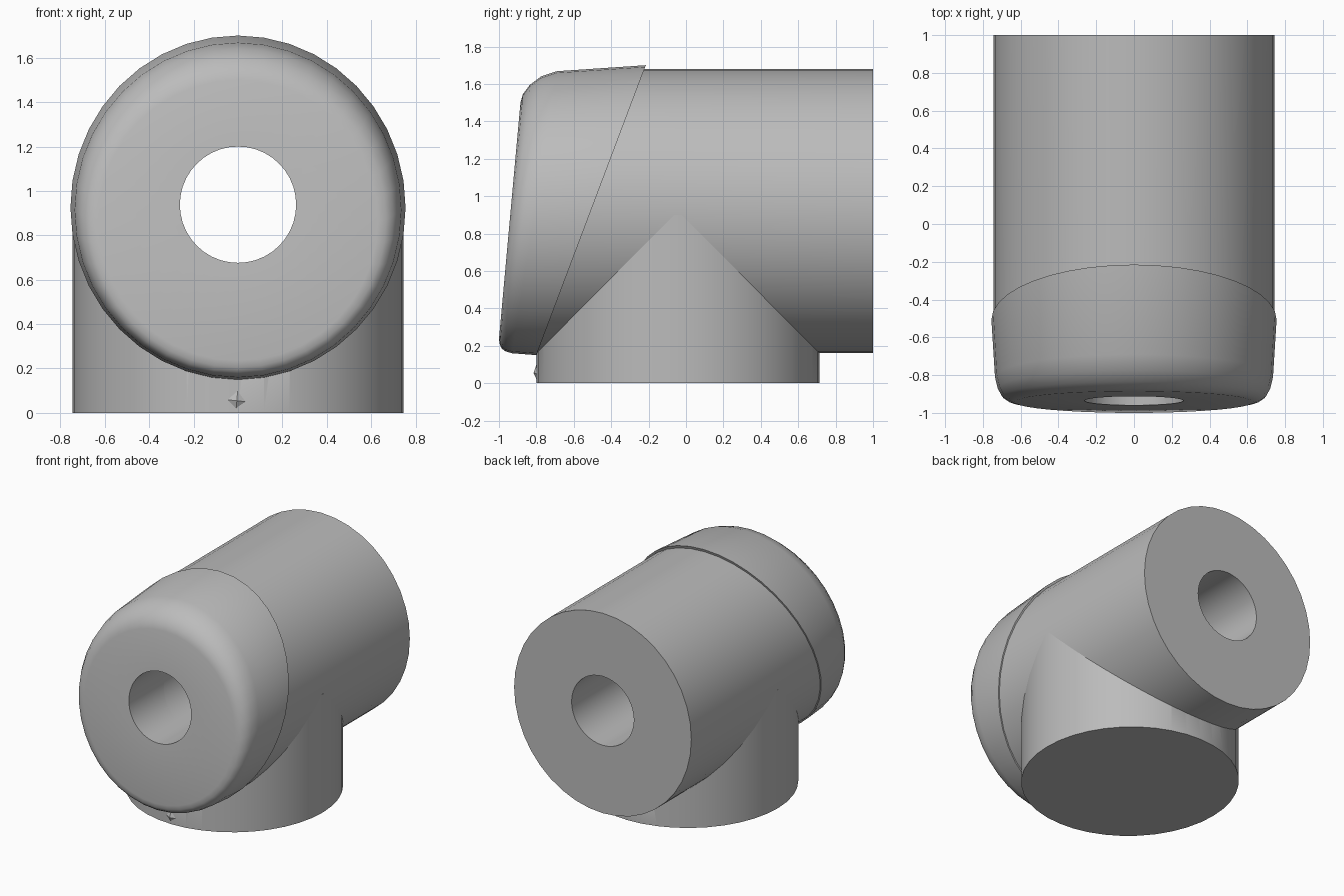
import bpy, bmesh, math
from mathutils import Matrix

cube = bpy.data.objects.get("Cube")
if cube:
    bpy.data.objects.remove(cube, do_unlink=True)

SEG = 40
BORE_R, BORE_Z = 0.262, 0.938

grey = bpy.data.materials.new("plain_grey")
grey.use_nodes = True
grey.diffuse_color = (0.5, 0.5, 0.5, 1)
grey.node_tree.nodes["Principled BSDF"].inputs["Base Color"].default_value = (0.5, 0.5, 0.5, 1)


def finish(name, bm, smooth=True):
    bmesh.ops.recalc_face_normals(bm, faces=bm.faces)
    mesh = bpy.data.meshes.new(name)
    bm.to_mesh(mesh)
    bm.free()
    mesh.materials.append(grey)
    obj = bpy.data.objects.new(name, mesh)
    bpy.context.collection.objects.link(obj)
    if smooth:
        bpy.ops.object.select_all(action="DESELECT")
        obj.select_set(True)
        bpy.context.view_layer.objects.active = obj
        bpy.ops.object.shade_smooth_by_angle(angle=math.radians(32))
    return obj


def ring(bm, top, bottom, half_width):
    """Ellipse through a top and a bottom (y, z) point."""
    cy, cz = (top[0] + bottom[0]) / 2, (top[1] + bottom[1]) / 2
    dy, dz = top[0] - cy, top[1] - cz
    verts = []
    for i in range(SEG):
        a = math.tau * i / SEG
        c, s = math.cos(a), math.sin(a)
        verts.append(bm.verts.new((half_width * s, cy + dy * c, cz + dz * c)))
    return verts


def tube(name, sections):
    """Skin a chain of rings that closes on itself through the bore."""
    bm = bmesh.new()
    rings = [ring(bm, *s) for s in sections]
    for a, b in zip(rings, rings[1:] + rings[:1]):
        for i in range(SEG):
            j = (i + 1) % SEG
            bm.faces.new((a[i], a[j], b[j], b[i]))
    return finish(name, bm)


def bore_ring(y_top, y_bottom):
    return ((y_top, BORE_Z + BORE_R), (y_bottom, BORE_Z - BORE_R), BORE_R)


# Tilted front cap with a rounded lip and slanted rear rim
tube("front_cap", [
    bore_ring(-0.912, -0.96),
    ((-0.885, 1.50), (-1.0, 0.235), 0.63),
    ((-0.872, 1.545), (-0.995, 0.205), 0.668),
    ((-0.835, 1.595), (-0.985, 0.185), 0.70),
    ((-0.775, 1.64), (-0.965, 0.17), 0.722),
    ((-0.69, 1.668), (-0.93, 0.16), 0.736),
    ((-0.215, 1.70), (-0.80, 0.15), 0.755),
    bore_ring(-0.405, -0.602),
])

# Straight barrel, starting just inside the cap rim
tube("barrel", [
    bore_ring(-0.45, -0.65),
    ((-0.26, 1.68), (-0.85, 0.16), 0.745),
    ((1.0, 1.68), (1.0, 0.16), 0.745),
    bore_ring(1.0, 1.0),
])


def cylinder(name, radius, length, matrix):
    bm = bmesh.new()
    bmesh.ops.create_cone(bm, cap_ends=True, segments=SEG, radius1=radius,
                          radius2=radius, depth=length, matrix=matrix)
    return finish(name, bm)


# Upright neck, with the bore cleared through its hidden top
neck = cylinder("neck", 0.757, 0.90, Matrix.Translation((0, -0.043, 0.45))
                @ Matrix.Diagonal((0.984, 1, 1, 1)))
cutter = cylinder("bore_cutter", BORE_R + 0.004, 3, Matrix.Translation((0, 0, BORE_Z))
                  @ Matrix.Rotation(math.pi / 2, 4, "X"))
cutter.hide_render = True
cutter.hide_set(True)
cut = neck.modifiers.new("clear_bore", "BOOLEAN")
cut.operation = "DIFFERENCE"
cut.solver = "EXACT"
cut.object = cutter

# Small faceted nub on the front of the neck
bm = bmesh.new()
rim = [bm.verts.new((x, -0.79, z)) for x, z in
       ((0, 0.128), (-0.06, 0.06), (-0.01, 0.0), (0.05, 0.048))]
tip = bm.verts.new((-0.005, -0.815, 0.055))
bm.faces.new(rim)
for a, b in zip(rim, rim[1:] + rim[:1]):
    bm.faces.new((a, b, tip))
finish("front_nub", bm, smooth=False)
